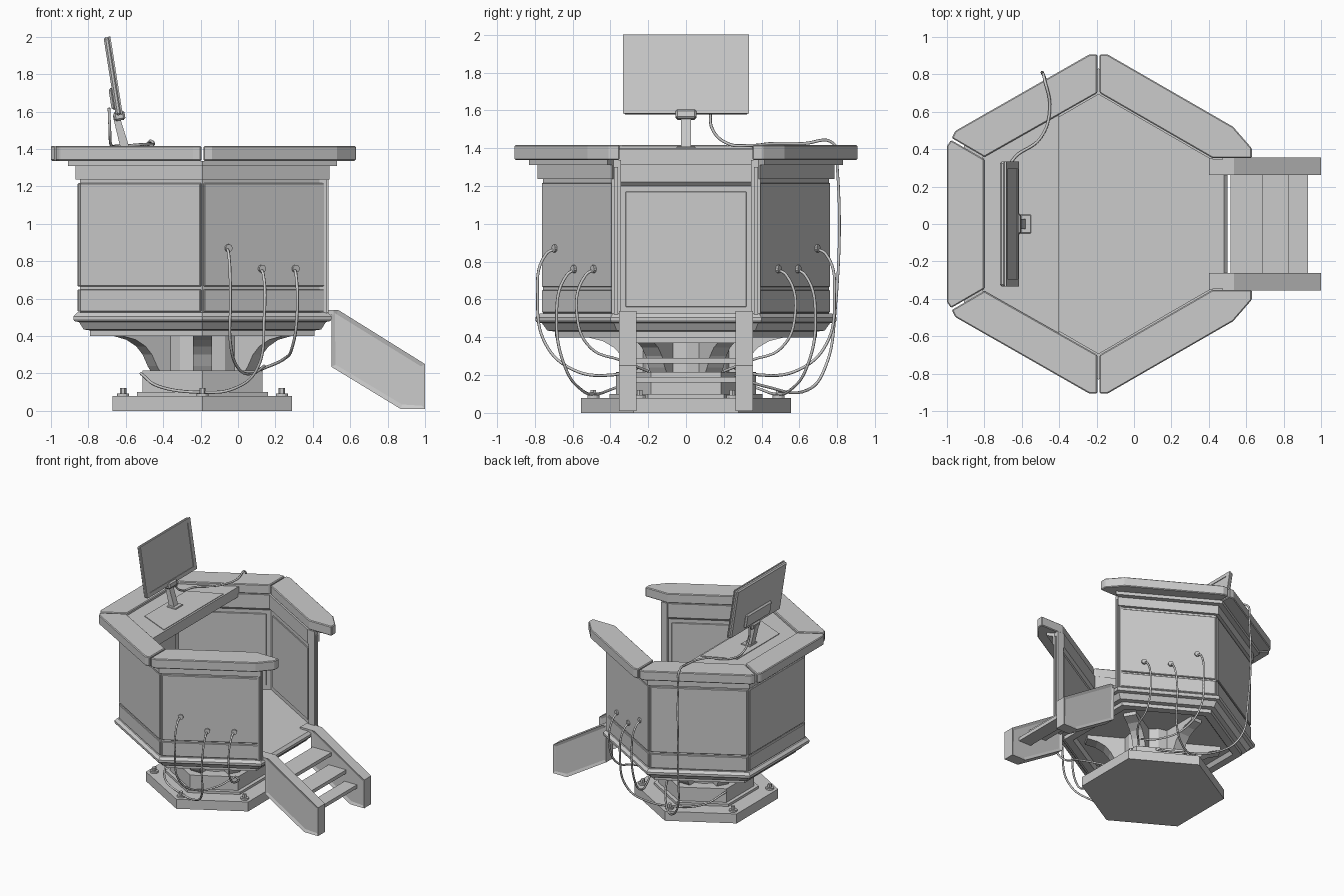
import bpy, bmesh, math
from mathutils import Matrix, Vector

cube = bpy.data.objects.get("Cube")
if cube:
    bpy.data.objects.remove(cube, do_unlink=True)

CX = -0.19                      # axis of the hexagonal booth
T30 = math.tan(math.pi / 6)

grey = bpy.data.materials.new("light_grey")
grey.use_nodes = True
grey.diffuse_color = (0.6, 0.6, 0.6, 1)
grey.node_tree.nodes["Principled BSDF"].inputs["Base Color"].default_value = (0.6, 0.6, 0.6, 1)


def finish(name, bm, matrix=None, bevel=0):
    bmesh.ops.recalc_face_normals(bm, faces=bm.faces[:])
    mesh = bpy.data.meshes.new(name)
    if matrix:
        bm.transform(matrix)
    bm.to_mesh(mesh)
    bm.free()
    mesh.materials.append(grey)
    ob = bpy.data.objects.new(name, mesh)
    bpy.context.collection.objects.link(ob)
    if bevel:
        mod = ob.modifiers.new("Bevel", "BEVEL")
        mod.width, mod.segments = bevel, 1
    return ob


def prism(name, pts, z0, z1, matrix=None, bevel=0, inset=0):
    """Extrude a flat outline from z0 to z1; inset recesses both caps."""
    bm = bmesh.new()
    low = [bm.verts.new((x, y, z0)) for x, y in pts]
    top = [bm.verts.new((x, y, z1)) for x, y in pts]
    caps = [bm.faces.new(low[::-1]), bm.faces.new(top)]
    n = len(pts)
    for i in range(n):
        bm.faces.new((low[i], low[(i + 1) % n], top[(i + 1) % n], top[i]))
    if inset:
        bmesh.ops.recalc_face_normals(bm, faces=bm.faces[:])
        bmesh.ops.inset_individual(bm, faces=caps, thickness=inset, depth=-0.008)
    return finish(name, bm, matrix, bevel)


def box(name, x, y, z, matrix=None, bevel=0):
    pts = [(x[0], y[0]), (x[1], y[0]), (x[1], y[1]), (x[0], y[1])]
    return prism(name, pts, z[0], z[1], matrix, bevel)


def hex_sweep(name, profile, ring=False):
    """Sweep an (apothem, z) profile round the hexagon; ring leaves the +x side open."""
    bm = bmesh.new()
    rows = []
    for k in range(6):
        a = math.radians(30 + 60 * k)
        rows.append([bm.verts.new((CX + r / math.cos(math.pi / 6) * math.cos(a),
                                   r / math.cos(math.pi / 6) * math.sin(a), z)) for r, z in profile])
    n = len(profile)
    for k in range(5 if ring else 6):
        a, b = rows[k], rows[(k + 1) % 6]
        for i in range(n if ring else n - 1):
            j = (i + 1) % n
            bm.faces.new((a[i], b[i], b[j], a[j]))
    if ring:
        bm.faces.new(rows[0])
        bm.faces.new(rows[5])
    else:
        bm.faces.new([r[0] for r in rows])
        bm.faces.new([r[-1] for r in rows])
    return finish(name, bm)


def cylinder(name, radius, depth, sides, matrix):
    bm = bmesh.new()
    bmesh.ops.create_cone(bm, cap_ends=True, segments=sides, radius1=radius, radius2=radius, depth=depth)
    return finish(name, bm, matrix)


def cable(name, pts, radius=0.008):
    cu = bpy.data.curves.new(name, "CURVE")
    cu.dimensions = "3D"
    cu.bevel_depth, cu.bevel_resolution, cu.resolution_u = radius, 1, 8
    cu.use_fill_caps = True
    sp = cu.splines.new("BEZIER")
    sp.bezier_points.add(len(pts) - 1)
    for p, co in zip(sp.bezier_points, pts):
        p.co = co
        p.handle_left_type = p.handle_right_type = "AUTO"
    cu.materials.append(grey)
    ob = bpy.data.objects.new(name, cu)
    bpy.context.collection.objects.link(ob)


def around(deg):
    return Matrix.Translation((CX, 0, 0)) @ Matrix.Rotation(math.radians(deg), 4, "Z")


# Maps (x, y, depth) outlines to upright plates: x stays, y becomes z, depth becomes -y
UPRIGHT = Matrix.Rotation(math.pi / 2, 4, "X")

# Pedestal
hex_sweep("base_plate", [(0.48, 0), (0.48, 0.08)])
hex_sweep("pedestal_block", [(0.35, 0.08), (0.35, 0.1), (0.32, 0.1), (0.32, 0.215)])
cylinder("column", 0.24, 0.24, 12, Matrix.Translation((CX, 0, 0.325)))
gusset = [(0.2, 0.21), (0.29, 0.21), (0.31, 0.24), (0.34, 0.3), (0.38, 0.345),
          (0.44, 0.38), (0.52, 0.4), (0.52, 0.44), (0.2, 0.44)]
for k in range(6):
    corner = around(30 + 60 * k)
    prism("gusset", gusset, -0.05, 0.05, corner @ UPRIGHT)
    cylinder("bolt_washer", 0.032, 0.014, 12, corner @ Matrix.Translation((0.49, 0, 0.087)))
    cylinder("bolt", 0.017, 0.03, 6, corner @ Matrix.Translation((0.49, 0, 0.107)))

# Platform and walls
hex_sweep("platform", [(0.52, 0.43), (0.54, 0.4), (0.6, 0.4), (0.6, 0.43), (0.635, 0.435), (0.66, 0.475),
                       (0.685, 0.48), (0.69, 0.49), (0.69, 0.505), (0.67, 0.525)])
hex_sweep("walls", [(0.655, 0.52), (0.655, 1.237), (0.68, 1.237), (0.68, 1.31), (0.72, 1.31), (0.72, 1.337),
                    (0.6, 1.337), (0.6, 1.22), (0.62, 1.2), (0.62, 0.52)], ring=True)
for k in range(5):
    side = around(60 + 60 * k)
    half = 0.665 * T30 - 0.012
    box("wall_panel", (0.64, 0.667), (-half, half), (0.665, 1.217), side, 0.004)
    box("kick_panel", (0.64, 0.667), (-half, half), (0.53, 0.65), side, 0.004)
    box("inner_panel", (0.612, 0.63), (-0.32, 0.32), (0.56, 1.17), side, 0.003)

# Counter in five mitred sections
GAP = 0.006
for k in (1, 2, 3):
    if k == 2:
        half_pts = [(0.61, 0.352 - GAP), (0.788, 0.455 - GAP), (0.81, 0.418)]
        pts = half_pts + [(x, -y) for x, y in half_pts[::-1]]
        prism("counter_back", pts, 1.337, 1.417, around(180), 0.006)
    else:
        s = 1 if k == 1 else -1
        pts = [(0.61, 0.352), (0.82, 0.352), (0.82, 0.405), (0.72, 0.52), (0.05, 0.906), (GAP, 0.906), (GAP, 0.7)]
        prism("counter_front", [(x, y * s) for x, y in pts], 1.337, 1.417, around(0), 0.006)
        pts = [(-GAP, 0.7), (-GAP, 0.906), (-0.05, 0.906), (-0.765, 0.498), (-0.785, 0.46), (-0.61, 0.358)]
        prism("counter_rear", [(x, y * s) for x, y in pts], 1.337, 1.417, around(0), 0.006)

# Door jambs
for s in (1, -1):
    box("door_jamb", (0.42, 0.475), sorted((s * 0.345, s * 0.395)), (0.52, 1.337))
    box("jamb_trim", (0.475, 0.485), sorted((s * 0.36, s * 0.38)), (0.52, 1.3))

# Desk
prism("desk", [(-0.81, -0.36), (-0.4, -0.585), (-0.4, 0.585), (-0.81, 0.36)], 1.31, 1.395)
prism("desk_pad", [(-0.68, -0.28), (-0.415, -0.4), (-0.415, 0.4), (-0.68, 0.28)], 1.39, 1.4)

# Monitor, leaning back and facing +x
tilt = Matrix.Translation((-0.668, 0, 1.79)) @ Matrix.Rotation(math.radians(-9), 4, "Y")
box("monitor_case", (-0.018, 0.014), (-0.333, 0.333), (-0.212, 0.212), tilt, 0.01)
box("monitor_back", (-0.035, -0.01), (-0.17, 0.17), (-0.18, -0.06), tilt, 0.012)
for s in (1, -1):
    box("bezel_side", (0.01, 0.019), sorted((s * 0.295, s * 0.333)), (-0.212, 0.212), tilt)
    box("bezel_edge", (0.01, 0.019), (-0.295, 0.295), sorted((s * 0.18, s * 0.212)), tilt)
box("monitor_hinge", (-0.03, 0.03), (-0.055, 0.055), (-0.24, -0.19), tilt, 0.01)
prism("monitor_neck", [(-0.67, 1.58), (-0.635, 1.58), (-0.575, 1.39), (-0.625, 1.39)], -0.027, 0.027, UPRIGHT)
box("monitor_foot", (-0.635, -0.55), (-0.05, 0.05), (1.39, 1.408), None, 0.004)

# Stairs
stringer = [(0.5, 0.235), (0.5, 0.54), (0.535, 0.54), (1.0, 0.25), (1.0, 0.01), (0.87, 0.01)]
for s in (1, -1):
    prism("stair_side", stringer, *sorted((s * 0.262, s * 0.355)), UPRIGHT, 0, 0.025)
    box("stair_hook", (0.4, 0.51), sorted((s * 0.262, s * 0.355)), (0.515, 0.54))
for x0, x1, z in ((0.515, 0.69, 0.4), (0.665, 0.83, 0.29), (0.815, 0.93, 0.19)):
    box("stair_tread", (x0, x1), (-0.265, 0.265), (z - 0.03, z))

# Sockets and drooping cables on both front walls
runs = [
    [(-0.06, -0.68, 0.87), (-0.05, -0.74, 0.84), (-0.04, -0.785, 0.6), (-0.04, -0.74, 0.36),
     (0.0, -0.6, 0.23), (0.08, -0.4, 0.2), (0.14, -0.25, 0.24)],
    [(0.12, -0.58, 0.76), (0.135, -0.63, 0.73), (0.14, -0.685, 0.5), (0.1, -0.63, 0.22),
     (-0.02, -0.55, 0.12), (-0.2, -0.48, 0.1), (-0.42, -0.38, 0.13), (-0.52, -0.2, 0.2)],
    [(0.3, -0.475, 0.76), (0.31, -0.53, 0.73), (0.315, -0.575, 0.5), (0.29, -0.5, 0.34),
     (0.25, -0.35, 0.28), (0.12, -0.2, 0.22)],
]
for s in (1, -1):
    for run in runs:
        pts = [Vector((x, s * y, z)) for x, y, z in run]
        cable("cable", pts)
        out = Vector((0.5, -s * 0.866, 0))
        place = Matrix.Translation(pts[0]) @ out.to_track_quat("Z", "Y").to_matrix().to_4x4()
        cylinder("socket", 0.021, 0.05, 10, place)

# Monitor cable over the counter and down the outside
cable("monitor_cable", [(-0.69, 0.13, 1.62), (-0.685, 0.14, 1.5), (-0.68, 0.22, 1.425), (-0.65, 0.34, 1.415),
                        (-0.5, 0.46, 1.425), (-0.45, 0.62, 1.425), (-0.48, 0.78, 1.425), (-0.485, 0.8, 1.3),
                        (-0.48, 0.79, 0.55), (-0.44, 0.74, 0.25), (-0.3, 0.64, 0.12), (-0.1, 0.42, 0.14),
                        (0.0, 0.25, 0.2)])
